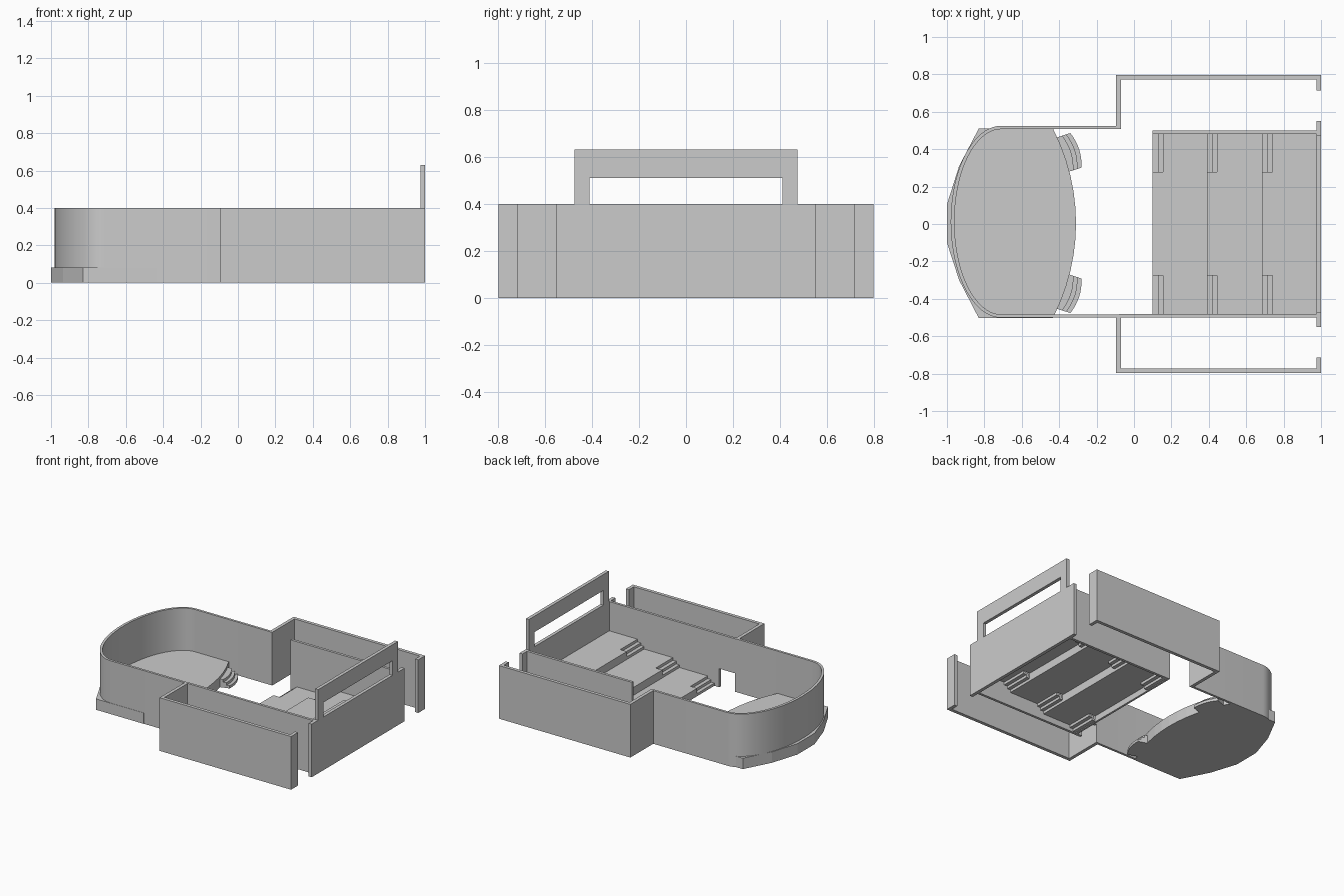
import bpy, bmesh
from math import sin, cos, pi, radians, sqrt

if "Cube" in bpy.data.objects:
    bpy.data.objects.remove(bpy.data.objects["Cube"])

WALL_H = 0.40
MID_Y = 0.012


def make(name, bm):
    bmesh.ops.recalc_face_normals(bm, faces=bm.faces)
    me = bpy.data.meshes.new(name)
    bm.to_mesh(me)
    bm.free()
    ob = bpy.data.objects.new(name, me)
    bpy.context.collection.objects.link(ob)
    return ob


def prism(name, pts, z0, z1):
    """Extrude an xy outline from z0 to z1."""
    bm = bmesh.new()
    face = bm.faces.new([bm.verts.new((x, y, z0)) for x, y in pts])
    ext = bmesh.ops.extrude_face_region(bm, geom=[face])
    verts = [g for g in ext["geom"] if isinstance(g, bmesh.types.BMVert)]
    bmesh.ops.translate(bm, vec=(0, 0, z1 - z0), verts=verts)
    return make(name, bm)


def xz_prism(name, pts, y0, y1):
    """Extrude an xz outline from y0 to y1."""
    bm = bmesh.new()
    face = bm.faces.new([bm.verts.new((x, y0, z)) for x, z in pts])
    ext = bmesh.ops.extrude_face_region(bm, geom=[face])
    verts = [g for g in ext["geom"] if isinstance(g, bmesh.types.BMVert)]
    bmesh.ops.translate(bm, vec=(0, y1 - y0, 0), verts=verts)
    return make(name, bm)


def box(name, x0, x1, y0, y1, z0, z1):
    return prism(name, [(x0, y0), (x1, y0), (x1, y1), (x0, y1)], z0, z1)


# Curved wall around the stage: half ellipse with straight ends
def u_line(a, b, n=40):
    arc = [(-0.71 - a * sin(pi * i / n), MID_Y + b * cos(pi * i / n)) for i in range(n + 1)]
    return [(-0.07, MID_Y + b)] + arc + [(-0.07, MID_Y - b)]


wall = prism("curved_wall", u_line(0.27, 0.513) + u_line(0.25, 0.495)[::-1], 0, WALL_H)
bpy.context.view_layer.objects.active = wall
wall.select_set(True)
bpy.ops.object.shade_smooth_by_angle(angle=radians(30))
wall.select_set(False)

# Side wings: return wall, long wall and short door return
for side, s, y_in in (("north", 1, 0.507), ("south", -1, 0.50)):
    pts = [(-0.095, y_in), (-0.095, 0.797), (1, 0.797), (1, 0.715), (0.975, 0.715),
           (0.975, 0.772), (-0.07, 0.772), (-0.07, y_in)]
    prism(side + "_wing_wall", [(x, s * y) for x, y in pts], 0, WALL_H)

# Back wall with the raised frame above it
box("back_wall", 0.975, 1, -0.552, 0.552, 0, WALL_H)
bm = bmesh.new()
frame = [(-0.475, 0.4), (-0.475, 0.63), (0.475, 0.63), (0.475, 0.4),
         (0.41, 0.4), (0.41, 0.51), (-0.41, 0.51), (-0.41, 0.4)]
f = bm.faces.new([bm.verts.new((0.975, y, z)) for y, z in frame])
ext = bmesh.ops.extrude_face_region(bm, geom=[f])
bmesh.ops.translate(bm, vec=(0.025, 0, 0),
                    verts=[g for g in ext["geom"] if isinstance(g, bmesh.types.BMVert)])
make("back_frame", bm)

# Walls beside the seating; the south one has a low doorway
box("north_inner_wall", 0.1, 0.976, 0.48, 0.50, 0, WALL_H)
xz_prism("south_inner_wall", [(-0.08, WALL_H), (0.976, WALL_H), (0.976, 0), (0.06, 0),
                              (0.06, 0.14), (-0.07, 0.14), (-0.07, 0), (-0.08, 0)],
         -0.499, -0.48)

# Seating tiers: thin folded slab, with small stairs cut in at both sides
STARTS, RISE, T = (0.10, 0.39, 0.685), 0.06, 0.015


def folded(name, stairs, y0, y1):
    steps = []
    for k, x in enumerate(STARTS):
        z = k * RISE
        if stairs:
            steps += [(x, z + RISE / 3), (x + 0.027, z + 2 * RISE / 3), (x + 0.055, z + RISE)]
        else:
            steps.append((x, z + RISE))
    top, low, z = [], [], 0
    for x, zn in steps:
        top += [(x, z), (x, zn)]
        low += [(x + T, max(z - T, 0)), (x + T, zn - T)]
        z = zn
    top.append((0.976, z))
    low.append((0.976, z - T))
    return xz_prism(name, top + low[::-1], y0, y1)


folded("seating_tiers", False, -0.275, 0.278)
folded("north_tier_stairs", True, 0.278, 0.48)
folded("south_tier_stairs", True, -0.48, -0.275)

# Stage: faceted back, curved front edge
R = 1.10
front = []
for i in range(13):
    y = -0.503 + 1.013 * i / 12
    front.append((-0.31 - R + sqrt(R * R - (y - 0.004) ** 2), y))
back = [(-0.83, 0.51), (-0.935, 0.31), (-1, 0.105), (-1, -0.10), (-0.935, -0.30), (-0.83, -0.503)]
prism("stage", front + back, 0, 0.082)

# Curved steps at both ends of the stage front
ang = radians(18)
for side, s in (("north", 1), ("south", -1)):
    for k, depth in enumerate((0.03, 0.053, 0.076)):
        loc = [(-0.02, -0.097), (-0.02, 0.097)]
        for i in range(9):
            t = 1 - 2 * i / 8
            loc.append((depth - 0.005 + 0.018 * (1 - t * t), 0.097 * t))
        pts = [(-0.378 + u * cos(ang) - v * sin(ang),
                0.005 + s * (0.367 + u * sin(ang) + v * cos(ang))) for u, v in loc]
        prism(f"{side}_stage_step_{k + 1}", pts, 0.04 - 0.02 * k if k < 2 else 0, 0.061 - 0.0203 * k)
